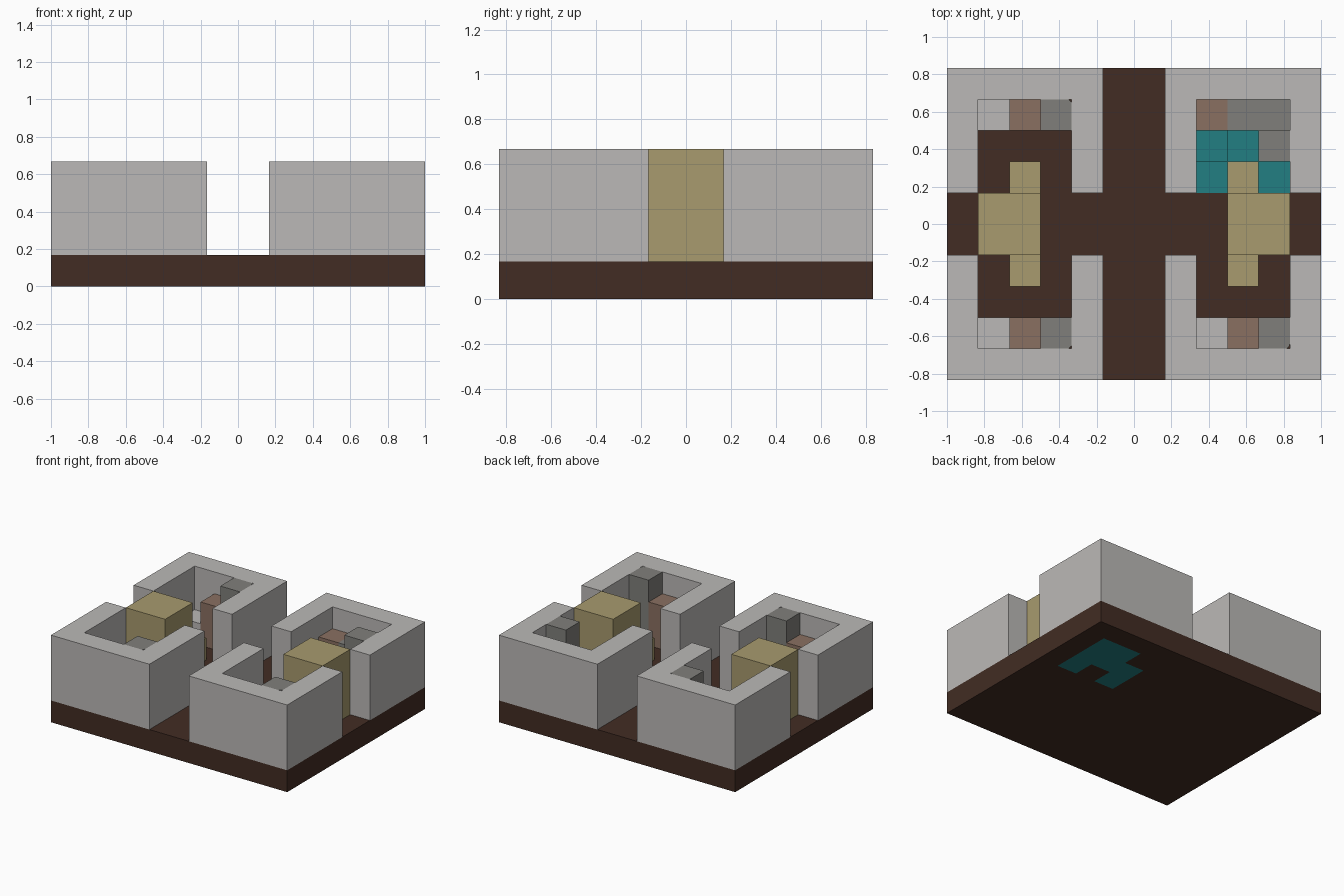
import bpy, bmesh, math

cube = bpy.data.objects.get("Cube")
if cube:
    bpy.data.objects.remove(cube, do_unlink=True)

U = 1 / 6  # one block of the layout


def linear(c):
    c /= 255
    return c / 12.92 if c <= 0.04045 else ((c + 0.055) / 1.055) ** 2.4


def material(name, *rgb):
    m = bpy.data.materials.new(name)
    col = [linear(c) for c in rgb] + [1]
    m.use_nodes = True
    m.diffuse_color = col
    bsdf = next(n for n in m.node_tree.nodes if n.type == 'BSDF_PRINCIPLED')
    bsdf.inputs["Base Color"].default_value = col
    bsdf.inputs["Roughness"].default_value = 0.9
    return m


stone = material("pale stone", 187, 185, 183)
rock = material("dark rock", 128, 127, 123)
earth = material("dark earth", 66, 44, 35)
clay = material("brown clay", 138, 112, 97)
sand = material("sand", 168, 155, 110)
water = material("teal water", 34, 127, 130)


def finish(name, bm, *mats):
    bmesh.ops.recalc_face_normals(bm, faces=bm.faces)
    me = bpy.data.meshes.new(name)
    bm.to_mesh(me)
    bm.free()
    ob = bpy.data.objects.new(name, me)
    bpy.context.collection.objects.link(ob)
    for m in mats:
        me.materials.append(m)
    return ob


def prism(name, outline, z0, z1, mat, sx=1, sy=1):
    """Extrude a plan outline given in blocks, optionally mirrored."""
    bm = bmesh.new()
    face = bm.faces.new([bm.verts.new((x * U * sx, y * U * sy, z0 * U)) for x, y in outline])
    top = bmesh.ops.extrude_face_region(bm, geom=[face])["geom"]
    bmesh.ops.translate(bm, vec=(0, 0, (z1 - z0) * U),
                        verts=[v for v in top if isinstance(v, bmesh.types.BMVert)])
    return finish(name, bm, mat)


def rect(x0, x1, y0, y1):
    return [(x0, y0), (x1, y0), (x1, y1), (x0, y1)]


def rounded(x0, x1, y0, y1, r=0.15):
    """Rectangle whose far corner is rounded."""
    arc = [(x1 - r + r * math.cos(a), y1 - r + r * math.sin(a))
           for a in (i * math.pi / 8 for i in range(5))]
    return [(x0, y0), (x1, y0)] + arc + [(x0, y1)]


# Ground slab, with the pool cells running through it
pool = {(x, y) for x in (2, 3, 4) for y in (1, 2, 3)} - {(2, 3), (3, 1)}
bm = bmesh.new()
levels = [bmesh.ops.create_grid(bm, x_segments=12, y_segments=10, size=1)["verts"] for _ in range(2)]
for level, verts in enumerate(levels):
    for v in verts:
        v.co = (v.co.x, v.co.y * 5 / 6, level * U)
for f in bm.faces:
    c = f.calc_center_median() / U
    f.material_index = int((math.floor(c.x), math.floor(c.y)) in pool)
bmesh.ops.bridge_loops(bm, edges=[e for e in bm.edges if e.is_boundary])
finish("ground_slab", bm, earth, water)

# Four U-shaped room walls
u_wall = [(1, 1), (2, 1), (2, 4), (5, 4), (5, 1), (6, 1), (6, 5), (1, 5)]
for side, sx in (("left", 1), ("right", -1)):
    for end, sy in (("back", 1), ("front", -1)):
        prism(f"{end}_{side}_wall", u_wall, 1, 4, stone, sx, sy)
    # Gate block with a low step at either end
    prism(f"{side}_gate_block", rect(3, 5, -1, 1), 1, 4, sand, sx)
    for end, sy in (("back", 1), ("front", -1)):
        prism(f"{side}_gate_{end}_step", rect(3, 4, 1, 2), 1, 2, sand, sx, sy)

# Rising steps in three of the rooms
for room, x, sy in (("front_left", 2, -1), ("front_right", -5, -1), ("back_right", -5, 1)):
    prism(f"{room}_low_step", rect(x, x + 1, 3, 4), 1, 2, stone, 1, sy)
    prism(f"{room}_middle_step", rect(x + 1, x + 2, 3, 4), 1, 3, clay, 1, sy)
    prism(f"{room}_high_step", rounded(x + 2, x + 3, 3, 4), 1, 4, rock, 1, sy)

# Pool room: water step, clay block and rocks
prism("pool_step", rect(2, 3, 2, 3), 1, 2, water)
prism("pool_clay_block", rect(2, 3, 3, 4), 1, 3, clay)
prism("pool_rock_ledge", rect(3, 5, 3, 4), 1, 3, rock)
prism("pool_rock_pillar", rect(4, 5, 2, 3), 1, 4, rock)
